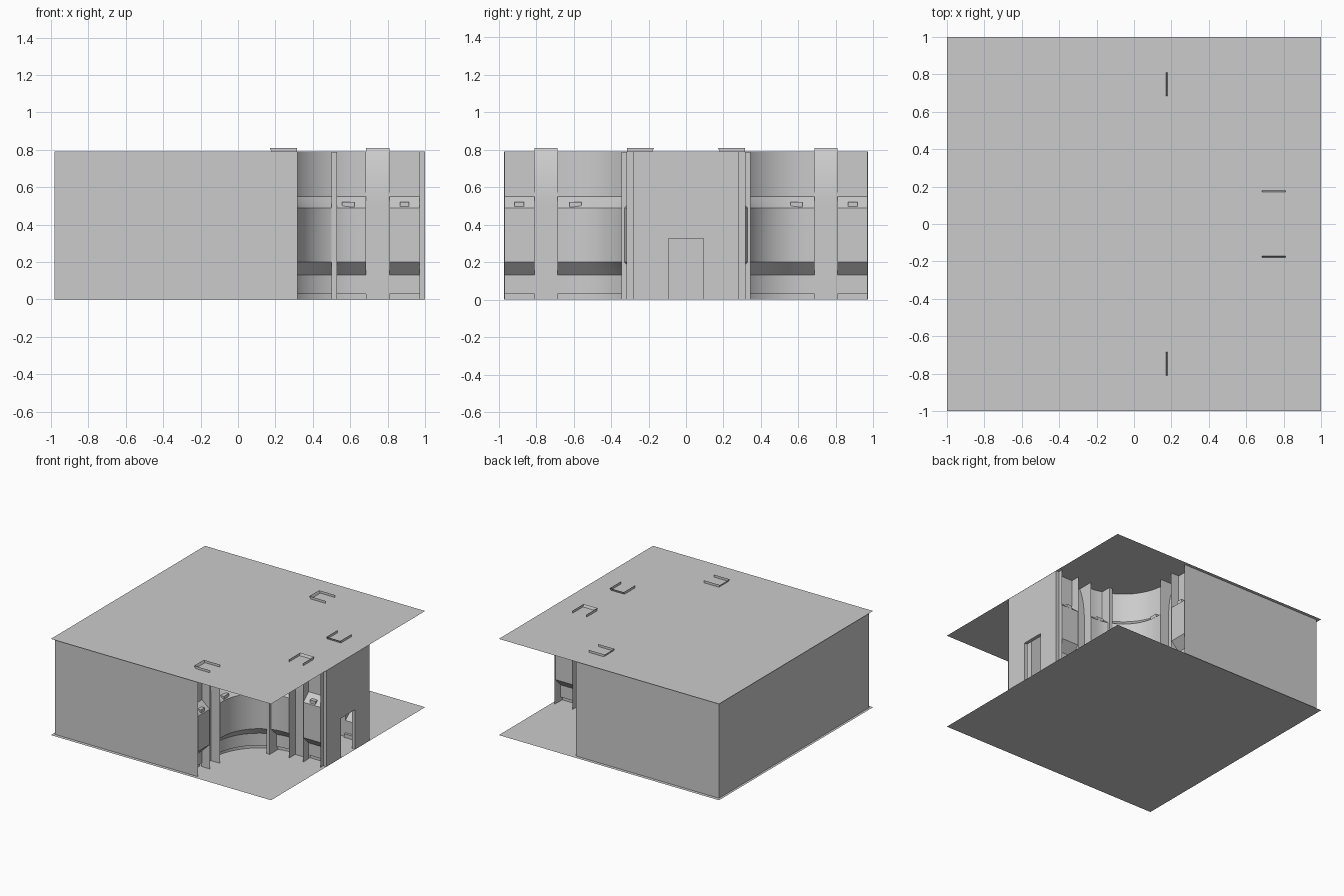
import bpy, bmesh, math

if "Cube" in bpy.data.objects:
    bpy.data.objects.remove(bpy.data.objects["Cube"])

H = 0.79          # ceiling height
FACE = 0.31       # wall plane nearest the cut-out corner
C = 0.64          # centre of the rounded corner
# wall section: (inset towards the room, height)
SECTION = [(0.09, 0), (0.09, 0.03), (0.07, 0.03), (0.07, 0.13), (0, 0.20),
           (0, 0.49), (0.07, 0.55), (0.07, H)]


def finish(name, bm, smooth=False):
    bmesh.ops.remove_doubles(bm, verts=bm.verts, dist=1e-5)
    bmesh.ops.recalc_face_normals(bm, faces=bm.faces)
    me = bpy.data.meshes.new(name)
    bm.to_mesh(me)
    bm.free()
    ob = bpy.data.objects.new(name, me)
    bpy.context.collection.objects.link(ob)
    if smooth:
        bpy.ops.object.select_all(action='DESELECT')
        ob.select_set(True)
        bpy.context.view_layer.objects.active = ob
        bpy.ops.object.shade_smooth_by_angle(angle=math.radians(25))
    return ob


def sheet(name, rows, smooth=False):
    """Surface through equally long rows of points."""
    bm = bmesh.new()
    grid = [[bm.verts.new(p) for p in row] for row in rows]
    for r0, r1 in zip(grid, grid[1:]):
        for i in range(len(r0) - 1):
            bm.faces.new((r0[i], r0[i + 1], r1[i + 1], r1[i]))
    return finish(name, bm, smooth)


def box(name, x0, x1, y0, y1, z0, z1):
    bm = bmesh.new()
    bmesh.ops.create_cube(bm, size=1)
    for v in bm.verts:
        v.co = ((x0 + x1) / 2 + v.co.x * (x1 - x0),
                (y0 + y1) / 2 + v.co.y * (y1 - y0),
                (z0 + z1) / 2 + v.co.z * (z1 - z0))
    return finish(name, bm)


def frame(name, x0, x1, half, top, hole_half, hole_top):
    """Upright plate across the passage with a doorway in it."""
    outline = [(-half, 0), (-half, top), (half, top), (half, 0), (hole_half, 0),
               (hole_half, hole_top), (-hole_half, hole_top), (-hole_half, 0)]
    bm = bmesh.new()
    f = bm.faces.new([bm.verts.new((x0, y, z)) for y, z in outline])
    ret = bmesh.ops.extrude_face_region(bm, geom=[f])
    for v in ret['geom']:
        if isinstance(v, bmesh.types.BMVert):
            v.co.x = x1
    return finish(name, bm)


# floor and ceiling sheets
for name, z in (("floor", 0), ("ceiling", H)):
    sheet(name, [[(-1, -1, z), (1, -1, z)], [(-1, 1, z), (1, 1, z)]])

# plain outer walls on three sides
hull = [(0.27, -0.972), (-0.98, -0.972), (-0.98, 0.972), (0.27, 0.972)]
sheet("outer_wall", [[(x, y, z) for x, y in hull] for z in (0, H)])

# end wall with doorway, and inner bulkhead
frame("end_wall", 0.97, 0.999, 0.28, H, 0.093, 0.325)
frame("bulkhead", 0.50, 0.53, 0.345, H - 0.002, 0.13, 0.6)

for s in (-1, 1):
    side = "front" if s < 0 else "back"

    # rounded middle of the corner wall
    n = 16
    rows = []
    for inset, z in SECTION:
        r, b = C - FACE + inset, FACE - inset
        row = [(b, s * 0.685, z)]
        for i in range(n + 1):
            a = math.pi / 2 * i / n
            row.append((C - r * math.cos(a), s * (C - r * math.sin(a)), z))
        row.append((0.685, s * b, z))
        rows.append(row)
    sheet(side + "_corner_wall", rows, True)

    for arm in range(2):
        # a runs along the arm, b across it
        def T(a, b, z):
            return (a, s * b, z) if arm == 0 else (b, s * a, z)

        def tbox(name, a0, a1, b0, b1, z0, z1):
            p, q = T(a0, b0, z0), T(a1, b1, z1)
            lo = [min(i, j) for i, j in zip(p, q)]
            hi = [max(i, j) for i, j in zip(p, q)]
            box(name, lo[0], hi[0], lo[1], hi[1], lo[2], hi[2])

        label = f"{side}_{'passage' if arm == 0 else 'room'}_"

        # straight wall between rib and end flange
        sheet(label + "wall", [[T(0.81, FACE - d, z), T(0.97, FACE - d, z)]
                               for d, z in SECTION])

        # hollow rib, curving inwards towards the ceiling
        prof = [(0.235, 0), (0.235, 0.5)]
        for i in range(1, 11):
            t = math.radians(5 * i)
            k = (1 - math.cos(t)) / (1 - math.cos(math.radians(50)))
            prof.append((0.235 - 0.065 * k,
                         0.5 + 0.31 * math.sin(t) / math.sin(math.radians(50))))
        sheet(label + "rib", [[T(0.685, 0.315, z), T(0.685, b, z),
                               T(0.81, b, z), T(0.81, 0.315, z)]
                              for b, z in prof], True)

        # flange closing the end of the wall
        sheet(label + "flange", [[T(0.972, 0.20, z), T(0.972, 0.317, z)]
                                 for z in (0.0, H)])

        # small lamp housings on the sloped band
        for a0, a1 in ((0.865, 0.915), (0.557, 0.622)):
            if a0 < C:
                m = (a0 + a1) / 2
                shift = C - FACE - math.sqrt((C - FACE) ** 2 - (C - m) ** 2)
            else:
                shift = 0
            tbox(label + "lamp", a0, a1, 0.27 + shift, 0.303 + shift, 0.495, 0.522)
